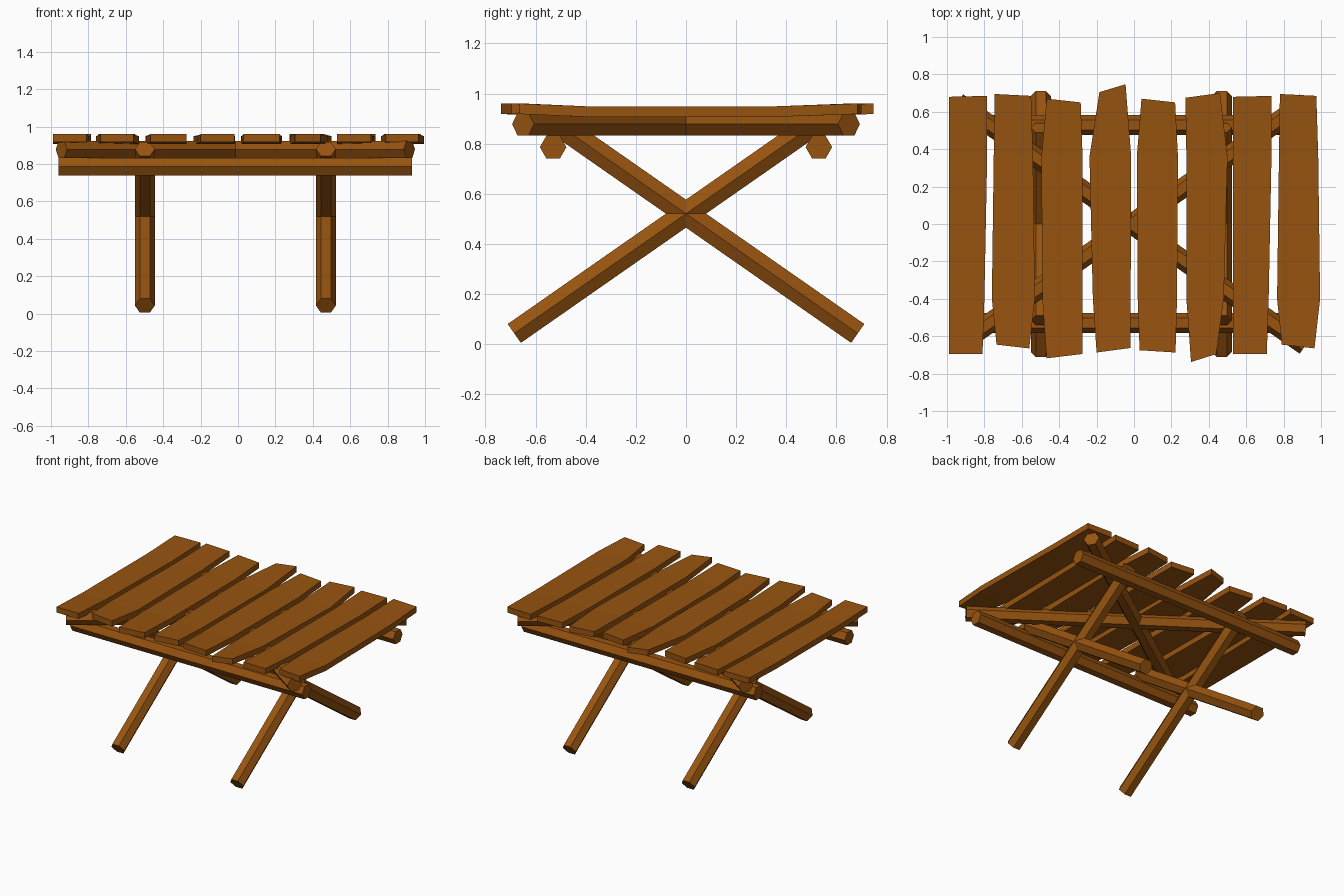
import bpy
import bmesh
from mathutils import Matrix, Vector

default_cube = bpy.data.objects.get("Cube")
if default_cube:
    bpy.data.objects.remove(default_cube, do_unlink=True)

# One brown wood colour for everything
BROWN = (0.31, 0.088, 0.005, 1)
wood = bpy.data.materials.new("brown_wood")
wood.use_nodes = True
wood.diffuse_color = BROWN
wood.node_tree.nodes["Principled BSDF"].inputs["Base Color"].default_value = BROWN

POLE_RADIUS = 0.053
PLANK_TOP = 0.96
PLANK_THICKNESS = 0.042
SAG = 0.011
MIDDLE = -0.014      # centre of the frame along x


def finish(name, bm):
    """Turn a bmesh into a flat shaded wooden object."""
    bmesh.ops.recalc_face_normals(bm, faces=bm.faces)
    mesh = bpy.data.meshes.new(name)
    bm.to_mesh(mesh)
    bm.free()
    mesh.materials.append(wood)
    part = bpy.data.objects.new(name, mesh)
    bpy.context.collection.objects.link(part)
    return part


def pole(name, start, end):
    """Six-sided pole with a flat facing up and corners to the sides."""
    start, end = Vector(start), Vector(end)
    along = (end - start).normalized()
    side = along.cross(Vector((0, 0, 1))).normalized()
    turn = Matrix((side.cross(along), side, along)).transposed().to_4x4()
    bm = bmesh.new()
    bmesh.ops.create_cone(
        bm, cap_ends=True, segments=6,
        radius1=POLE_RADIUS, radius2=POLE_RADIUS,
        depth=(end - start).length,
        matrix=Matrix.Translation((start + end) / 2) @ turn)
    return finish(name, bm)


def plank(name, shift, left, right, back, front):
    """Crooked board: x of both edges at four stations, y of the end corners."""
    bm = bmesh.new()
    rows = []
    for i in range(4):
        at_end = i in (0, 3)
        top = PLANK_TOP - (0 if at_end else SAG)
        ys = (back, (0.36, 0.36), (-0.4, -0.4), front)[i]
        ring = []
        for x, y, z in ((left[i], ys[0], top), (right[i], ys[1], top),
                        (right[i], ys[1], top - PLANK_THICKNESS),
                        (left[i], ys[0], top - PLANK_THICKNESS)):
            ring.append(bm.verts.new((x + shift, y, z)))
        rows.append(ring)
    for a, b in zip(rows, rows[1:]):
        for k in range(4):
            n = (k + 1) % 4
            bm.faces.new((a[k], a[n], b[n], b[k]))
    bm.faces.new(rows[0])
    bm.faces.new(rows[-1])
    return finish(name, bm)


# Crossed legs, one pair on each side
for side_name, x in (("right", -0.498), ("left", 0.47)):
    for end_name, s in (("front", -1), ("back", 1)):
        pole(f"{side_name}_{end_name}_leg",
             (x, s * 0.685, 0.043), (x, -s * 0.515, 0.88))

# Long rails that rest in the forks of the legs
for end_name, y in (("front", -0.53), ("back", 0.53)):
    pole(f"{end_name}_rail", (MIDDLE - 0.945, y, 0.786), (MIDDLE + 0.945, y, 0.786))

# Diagonal braces crossing under the planks
for brace_name, s in (("rising", 1), ("falling", -1)):
    pole(f"{brace_name}_brace",
         (MIDDLE - 0.93, -s * 0.65, 0.878), (MIDDLE + 0.93, s * 0.65, 0.878))

# Table top: straight and skewed boards are each used twice
for i in range(2):
    plank(f"straight_plank_{i + 1}", i * 1.52,
          (-0.99, -0.99, -0.99, -0.99), (-0.785, -0.785, -0.8, -0.81),
          (0.68, 0.685), (-0.695, -0.695))
    plank(f"skewed_plank_{i + 1}", i * 1.525,
          (-0.745, -0.75, -0.76, -0.735), (-0.55, -0.54, -0.53, -0.56),
          (0.695, 0.685), (-0.645, -0.665))

plank("bulging_plank", 0,
      (-0.467, -0.495, -0.49, -0.467), (-0.285, -0.275, -0.275, -0.275),
      (0.67, 0.65), (-0.718, -0.695))
plank("pointed_plank", 0,
      (-0.185, -0.238, -0.22, -0.2), (-0.045, -0.015, -0.018, -0.02),
      (0.705, 0.747), (-0.687, -0.663))
plank("middle_plank", 0,
      (0.04, 0.015, 0.02, 0.03), (0.22, 0.235, 0.23, 0.222),
      (0.67, 0.65), (-0.675, -0.687))
plank("tapered_plank", 0,
      (0.275, 0.28, 0.28, 0.305), (0.46, 0.5, 0.48, 0.44),
      (0.675, 0.7), (-0.738, -0.695))
